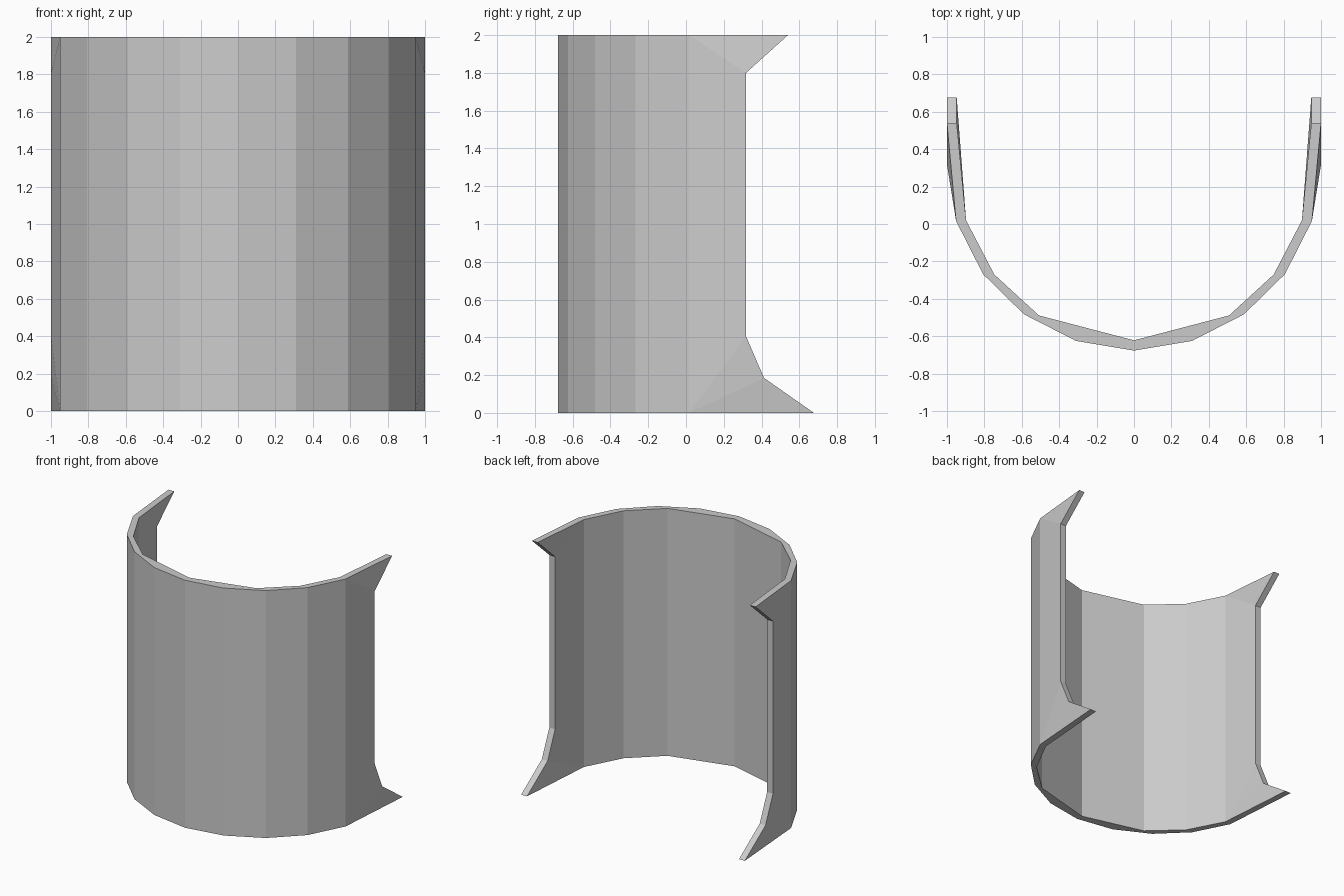
import bpy, bmesh

if "Cube" in bpy.data.objects:
    bpy.data.objects.remove(bpy.data.objects["Cube"])

H = 2.0
# half plan of the curved wall, from the centre line to the last straight panel
OUTER = [(0, -0.677), (0.31, -0.625), (0.588, -0.483), (0.807, -0.268), (0.951, 0.015)]
INNER = [(0, -0.622), (0.508, -0.489), (0.747, -0.27), (0.898, 0.02)]
# flared free edge as (y, z), bottom to top
EDGE = [(0.677, 0), (0.413, 0.185), (0.318, 0.405), (0.318, 1.80), (0.54, H)]

bm = bmesh.new()


def wall(plan, edge_x):
    """Vertical panels plus the flared end panel of one skin."""
    low = [bm.verts.new((x, y, 0)) for x, y in plan]
    high = [bm.verts.new((x, y, H)) for x, y in plan]
    for i in range(len(plan) - 1):
        bm.faces.new((low[i], low[i + 1], high[i + 1], high[i]))
    rim = [bm.verts.new((edge_x, y, z)) for y, z in EDGE]
    a, b = low[-1], high[-1]
    bm.faces.new((a, rim[0], rim[1]))
    bm.faces.new((a, rim[1], rim[2]))
    bm.faces.new((a, rim[2], rim[3], b))
    bm.faces.new((b, rim[3], rim[4]))
    return low, high, rim


out_low, out_high, out_rim = wall(OUTER, 1.0)
in_low, in_high, in_rim = wall(INNER, 0.948)

# thickness along the free edge
for i in range(len(EDGE) - 1):
    bm.faces.new((out_rim[i], in_rim[i], in_rim[i + 1], out_rim[i + 1]))

# bottom and top faces between the two skins
for o, n, k in ((out_low, in_low, 0), (out_high, in_high, -1)):
    bm.faces.new((o[0], o[1], o[2], n[1], n[0]))
    bm.faces.new((o[2], o[3], n[2], n[1]))
    bm.faces.new((o[3], o[4], n[3], n[2]))
    bm.faces.new((o[4], out_rim[k], in_rim[k], n[3]))

# mirror to the other half and weld on the centre line
bmesh.ops.mirror(bm, geom=bm.verts[:] + bm.edges[:] + bm.faces[:],
                 axis='X', merge_dist=0.0001)
bmesh.ops.remove_doubles(bm, verts=bm.verts[:], dist=0.0001)
bmesh.ops.recalc_face_normals(bm, faces=bm.faces[:])

mesh = bpy.data.meshes.new("curved_shell")
bm.to_mesh(mesh)
bm.free()
bpy.context.collection.objects.link(bpy.data.objects.new("curved_shell", mesh))
